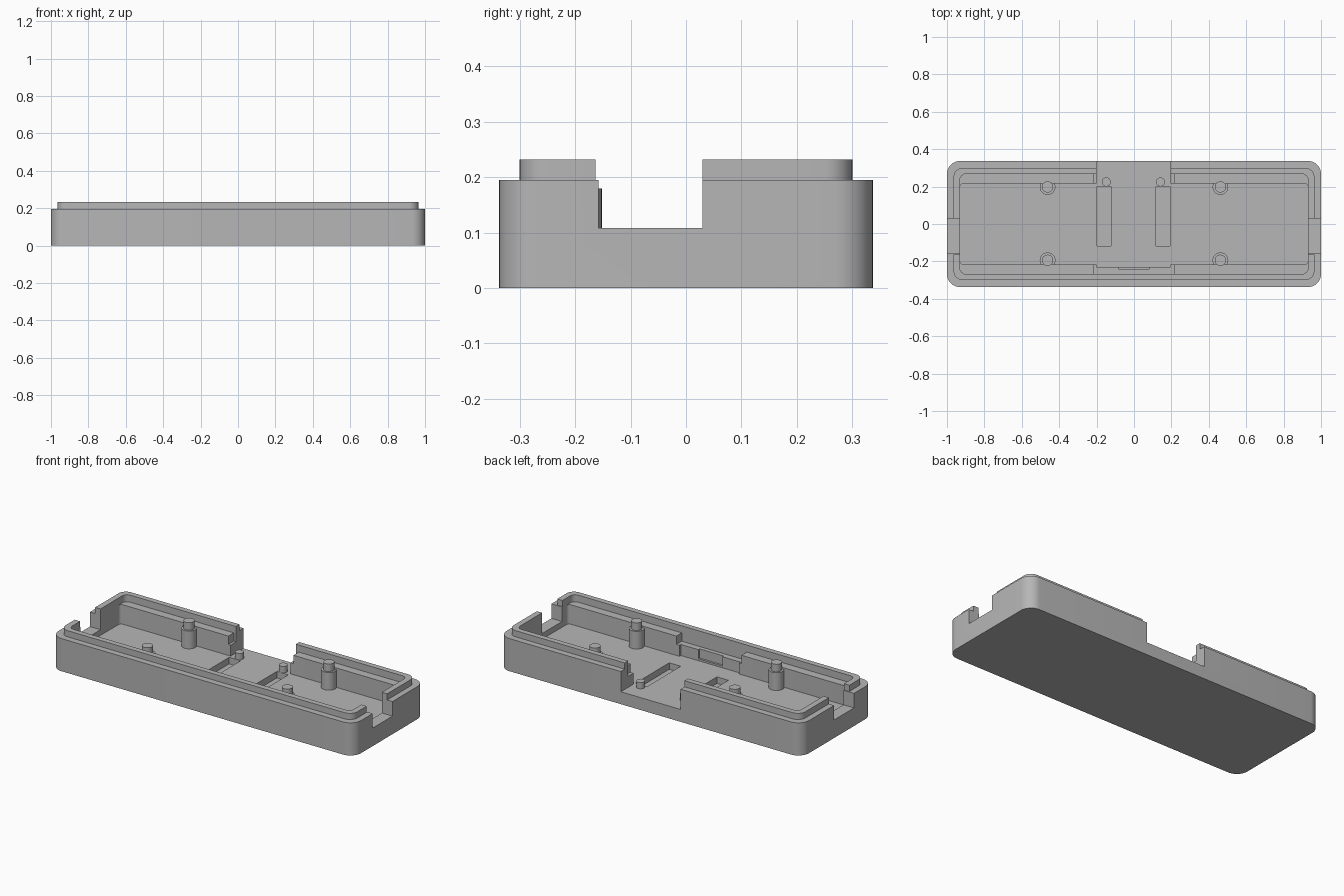
import bpy, math

old = bpy.data.objects.get("Cube")
if old:
    bpy.data.objects.remove(old, do_unlink=True)

gray = bpy.data.materials.new("plain gray")
gray.use_nodes = True
gray.diffuse_color = (0.47, 0.47, 0.47, 1)
gray.node_tree.nodes["Principled BSDF"].inputs["Base Color"].default_value = (0.47, 0.47, 0.47, 1)

FLOOR, RIM, TOP, SHELF, STEP = 0.074, 0.195, 0.232, 0.19, 0.14


def prism(name, points, z0, z1):
    """Upright solid from a counter-clockwise outline."""
    n = len(points)
    verts = [(x, y, z) for z in (z0, z1) for x, y in points]
    faces = [list(range(n))[::-1], list(range(n, 2 * n))]
    faces += [(i, (i + 1) % n, (i + 1) % n + n, i + n) for i in range(n)]
    mesh = bpy.data.meshes.new(name)
    mesh.from_pydata(verts, [], faces)
    mesh.materials.append(gray)
    ob = bpy.data.objects.new(name, mesh)
    bpy.context.collection.objects.link(ob)
    return ob


def box(name, x0, x1, y0, y1, z0, z1):
    return prism(name, [(x0, y0), (x1, y0), (x1, y1), (x0, y1)], z0, z1)


def rounded(name, hx, hy, r, z0, z1, steps=10):
    """Rounded rectangle block centred on the origin."""
    pts = []
    for k, (sx, sy) in enumerate([(1, 1), (-1, 1), (-1, -1), (1, -1)]):
        for i in range(steps + 1):
            a = math.pi / 2 * (k + i / steps)
            pts.append((sx * (hx - r) + r * math.cos(a), sy * (hy - r) + r * math.sin(a)))
    return prism(name, pts, z0, z1)


def cylinder(name, x, y, r, z0, z1, n=32):
    pts = [(x + r * math.cos(2 * math.pi * i / n), y + r * math.sin(2 * math.pi * i / n)) for i in range(n)]
    return prism(name, pts, z0, z1)


def combine(target, tool, operation="DIFFERENCE"):
    """Apply a boolean and remove the tool."""
    mod = target.modifiers.new("cut", "BOOLEAN")
    mod.operation, mod.solver, mod.object = operation, "EXACT", tool
    bpy.context.view_layer.update()
    result = bpy.data.meshes.new_from_object(target.evaluated_get(bpy.context.evaluated_depsgraph_get()))
    target.modifiers.clear()
    target.data = result
    bpy.data.objects.remove(tool, do_unlink=True)


def smooth(ob):
    bpy.ops.object.select_all(action="DESELECT")
    ob.select_set(True)
    bpy.context.view_layer.objects.active = ob
    bpy.ops.object.shade_smooth_by_angle(angle=math.radians(30))


# Tray with a raised lip around the rim
tray = rounded("tray_shell", 1.0, 0.337, 0.07, 0, RIM)
combine(tray, rounded("lip", 0.965, 0.30, 0.05, 0.15, TOP), "UNION")

# Cavity: narrow below, wider above the long side shelves
combine(tray, rounded("cavity", 0.93, 0.217, 0.02, FLOOR, 0.4, 4))
combine(tray, rounded("upper_cavity", 0.93, 0.267, 0.03, SHELF, 0.4, 6))

# Lower shelf and shallow recess in the middle of the long walls
combine(tray, box("middle_step", -0.215, 0.215, -0.267, 0.267, STEP, 0.4))
combine(tray, box("front_recess", -0.2, 0.195, -0.23, 0, FLOOR, 0.4))
combine(tray, box("front_slot", -0.08, 0.08, -0.242, 0, 0.085, 0.4))

# Opening through the back wall
combine(tray, box("back_opening", -0.2, 0.195, 0, 0.5, FLOOR, 0.5))

# Notches in both end walls
for s in (-1, 1):
    x0, x1 = sorted((s * 0.85, s * 1.1))
    combine(tray, box("end_notch", x0, x1, -0.158, 0.03, 0.108, 0.5))
    combine(tray, box("lip_notch", x0, x1, -0.163, 0.03, RIM, 0.5))

# Long pockets in the floor
for x0 in (-0.198, 0.117):
    combine(tray, box("floor_pocket", x0, x0 + 0.076, -0.118, 0.2, 0.035, 0.3))
smooth(tray)

# Four stepped screw posts
for end, sx in (("right", -1), ("left", 1)):
    for side, y in (("front", -0.194), ("back", 0.198)):
        post = cylinder(f"{side}_{end}_post", sx * 0.462, y, 0.042, FLOOR - 0.01, 0.18)
        combine(post, cylinder("pin", sx * 0.462, y, 0.03, 0.15, 0.225), "UNION")
        smooth(post)

# Short locating pegs by the back opening
for end, x in (("right", -0.148), ("left", 0.142)):
    smooth(cylinder(f"{end}_locating_peg", x, 0.225, 0.024, FLOOR - 0.01, 0.112))
